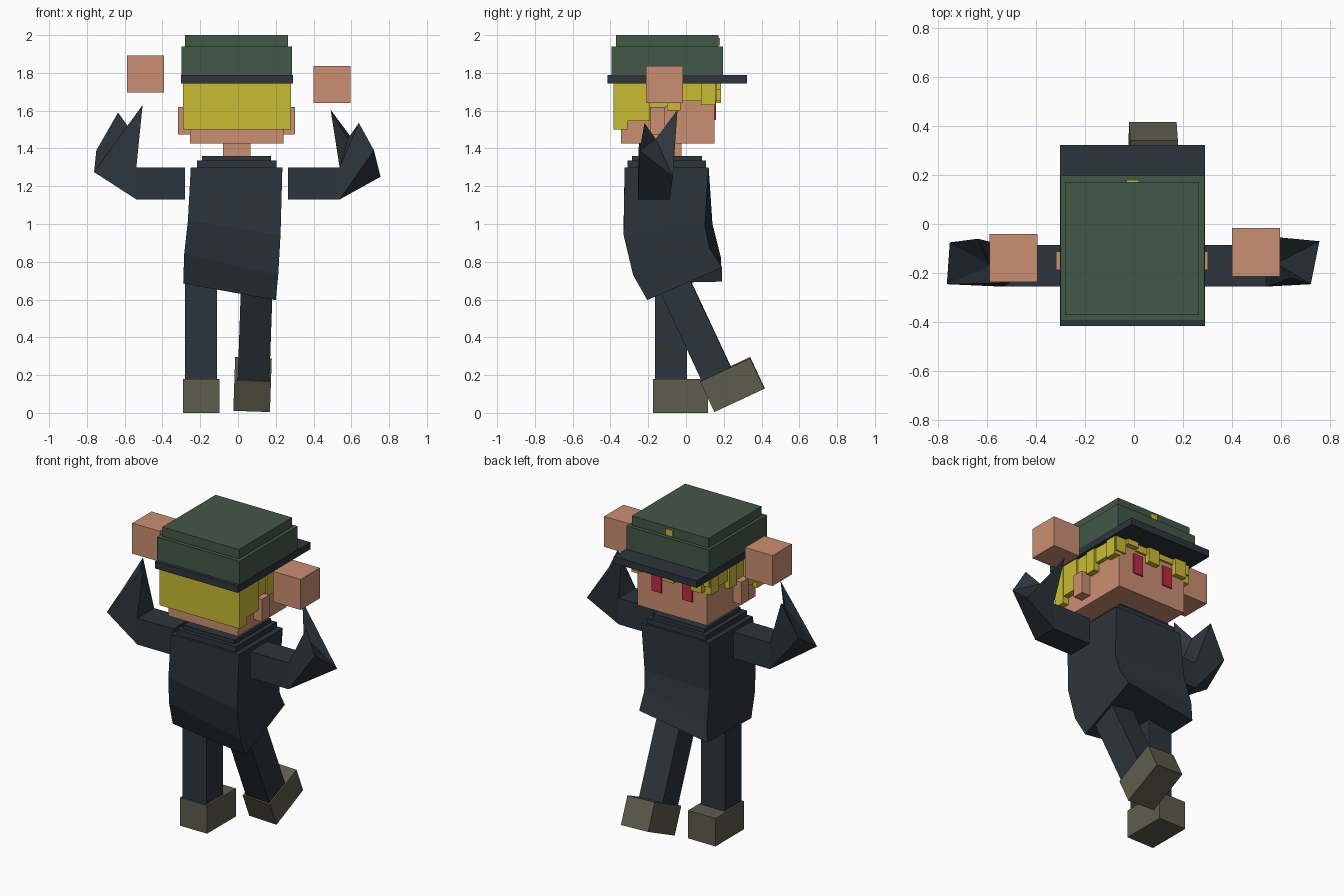
import bpy, bmesh
from math import radians
from mathutils import Vector

if "Cube" in bpy.data.objects:
    bpy.data.objects.remove(bpy.data.objects["Cube"])


def material(name, rgb):
    linear = [((c / 255 + 0.055) / 1.055) ** 2.4 for c in rgb] + [1]
    mat = bpy.data.materials.new(name)
    mat.use_nodes = True
    mat.diffuse_color = linear
    mat.node_tree.nodes["Principled BSDF"].inputs["Base Color"].default_value = linear
    return mat


skin = material("skin", (203, 143, 114))
navy = material("dark navy cloth", (44, 53, 60))
green = material("hat green", (66, 88, 71))
blond = material("blond hair", (200, 188, 50))
leather = material("olive leather", (93, 93, 77))
red = material("red eyes", (190, 42, 70))


def finish(name, bm, mat):
    bmesh.ops.recalc_face_normals(bm, faces=bm.faces)
    mesh = bpy.data.meshes.new(name)
    bm.to_mesh(mesh)
    bm.free()
    mesh.materials.append(mat)
    obj = bpy.data.objects.new(name, mesh)
    bpy.context.scene.collection.objects.link(obj)
    return obj


def block(name, mat, size, centre, rotation=(0, 0, 0)):
    bm = bmesh.new()
    bmesh.ops.create_cube(bm, size=1)
    bmesh.ops.scale(bm, vec=size, verts=bm.verts)
    obj = finish(name, bm, mat)
    obj.location = centre
    obj.rotation_euler = [radians(a) for a in rotation]
    return obj


def box(name, mat, x, y, z):
    spans = (x, y, z)
    return block(name, mat, [b - a for a, b in spans], [(a + b) / 2 for a, b in spans])


def solid(name, mat, points, faces):
    bm = bmesh.new()
    verts = [bm.verts.new(p) for p in points]
    for face in faces:
        bm.faces.new([verts[i] for i in face])
    return finish(name, bm, mat)


# Hat
box("hat_crown", green, (-.28, .265), (-.37, .172), (1.93, 2))
box("hat_band", green, (-.30, .287), (-.395, .197), (1.78, 1.94))
box("hat_brim", navy, (-.302, .29), (-.415, .322), (1.745, 1.79))
box("hat_badge", blond, (-.03, .02), (.17, .179), (1.945, 1.985))

# Head
box("head", skin, (-.255, .24), (-.345, .152), (1.425, 1.76))
box("neck", skin, (-.08, .065), (-.17, -.025), (1.3, 1.44))
box("left_ear", skin, (.23, .302), (-.187, -.112), (1.475, 1.62))
box("right_ear", skin, (-.317, -.24), (-.187, -.112), (1.475, 1.62))
for side, x in (("left", .1), ("right", -.12)):
    box(side + "_eye", red, (x - .035, x + .035), (.151, .16), (1.55, 1.68))

# Hair: back slab, stepped locks on both sides, uneven fringe
box("hair_back", blond, (-.29, .28), (-.385, -.31), (1.5, 1.75))
locks = [(-.315, -.19, 1.545), (-.19, -.1, 1.62), (-.1, -.03, 1.6),
         (-.03, .08, 1.65), (.08, .155, 1.63)]
for i, (y0, y1, low) in enumerate(locks):
    out = .012 * (i % 2)
    box(f"left_lock_{i}", blond, (.23, .278 - out), (y0, y1), (low, 1.75))
    box(f"right_lock_{i}", blond, (-.288 + out, -.245), (y0, y1), (low, 1.75))
fringe = [(.2, .27, 1.65), (.12, .2, 1.71), (.04, .12, 1.7), (-.04, .04, 1.65),
          (-.16, -.04, 1.71), (-.24, -.16, 1.64), (-.28, -.24, 1.68)]
for i, (x0, x1, low) in enumerate(fringe):
    box(f"fringe_{i}", blond, (x0, x1), (.14, .165 + .02 * (i % 2)), (low, 1.75))

# Collar and twisted torso lofted through four-cornered rings
box("collar_top", navy, (-.19, .175), (-.285, .085), (1.32, 1.36))
box("collar_base", navy, (-.218, .203), (-.31, .107), (1.28, 1.335))
rings = [
    [(-.25, -.325, 1.3), (.235, -.325, 1.3), (.235, .12, 1.3), (-.25, .12, 1.3)],
    [(-.265, -.33, 1.02), (.225, -.33, .94), (.225, .1, .99), (-.265, .14, 1)],
    [(-.285, -.295, .84), (.213, -.28, .73), (.21, .125, .87), (-.28, .185, .82)],
    [(-.29, -.25, .685), (.2, -.205, .597), (.2, .19, .77), (-.285, .19, .695)],
]
last = 4 * (len(rings) - 1)
faces = [(0, 1, 2, 3), range(last, last + 4)]
for r in range(0, last, 4):
    for k in range(4):
        n = (k + 1) % 4
        faces.append((r + k, r + n, r + n + 4, r + k + 4))
solid("torso", navy, [p for ring in rings for p in ring], faces)


# Arms: square sleeve, then a bent forearm ending in two points
def arm(name, s, shoulder, bend):
    section = [(-.085, 1.13), (.085, 1.13), (.085, 1.3), (-.085, 1.3)]
    points = [(x, t, z) for x in (shoulder, .538) for t, z in section] + bend
    world = [Vector((s * x, -.17 + s * t, z)) for x, t, z in points]
    sleeve = [(k, (k + 1) % 4, (k + 1) % 4 + 4, k + 4) for k in range(4)]
    forearm = [(4, 5, 8, 9), (5, 6, 11, 8), (4, 9, 10, 7), (8, 9, 12), (9, 10, 12),
               (8, 12, 11), (7, 6, 12), (6, 11, 12), (7, 12, 10)]
    solid(name, navy, world, [(0, 1, 2, 3)] + sleeve + forearm)


arm("left_arm", 1, .265, [(.755, .1, 1.25), (.72, -.075, 1.39), (.64, -.05, 1.535),
                          (.49, .125, 1.605), (.58, .01, 1.45)])
arm("right_arm", -1, .28, [(.762, .075, 1.275), (.75, -.095, 1.39), (.635, -.11, 1.59),
                           (.505, .07, 1.63), (.585, 0, 1.52)])
block("left_hand", skin, (.196,) * 3, (.497, -.115, 1.738))
block("right_hand", skin, (.196,) * 3, (-.49, -.138, 1.793))

# Legs and boots: right one standing, left one swung forward
box("right_leg", navy, (-.28, -.11), (-.165, .005), (.17, .8))
box("right_boot", leather, (-.292, -.097), (-.175, .117), (0, .18))
block("left_leg", navy, (.168, .17, .6), (.093, .033, .48), (25, 2, 0))
block("left_boot", leather, (.194, .292, .178), (.077, .245, .15), (25, 2, 0))
